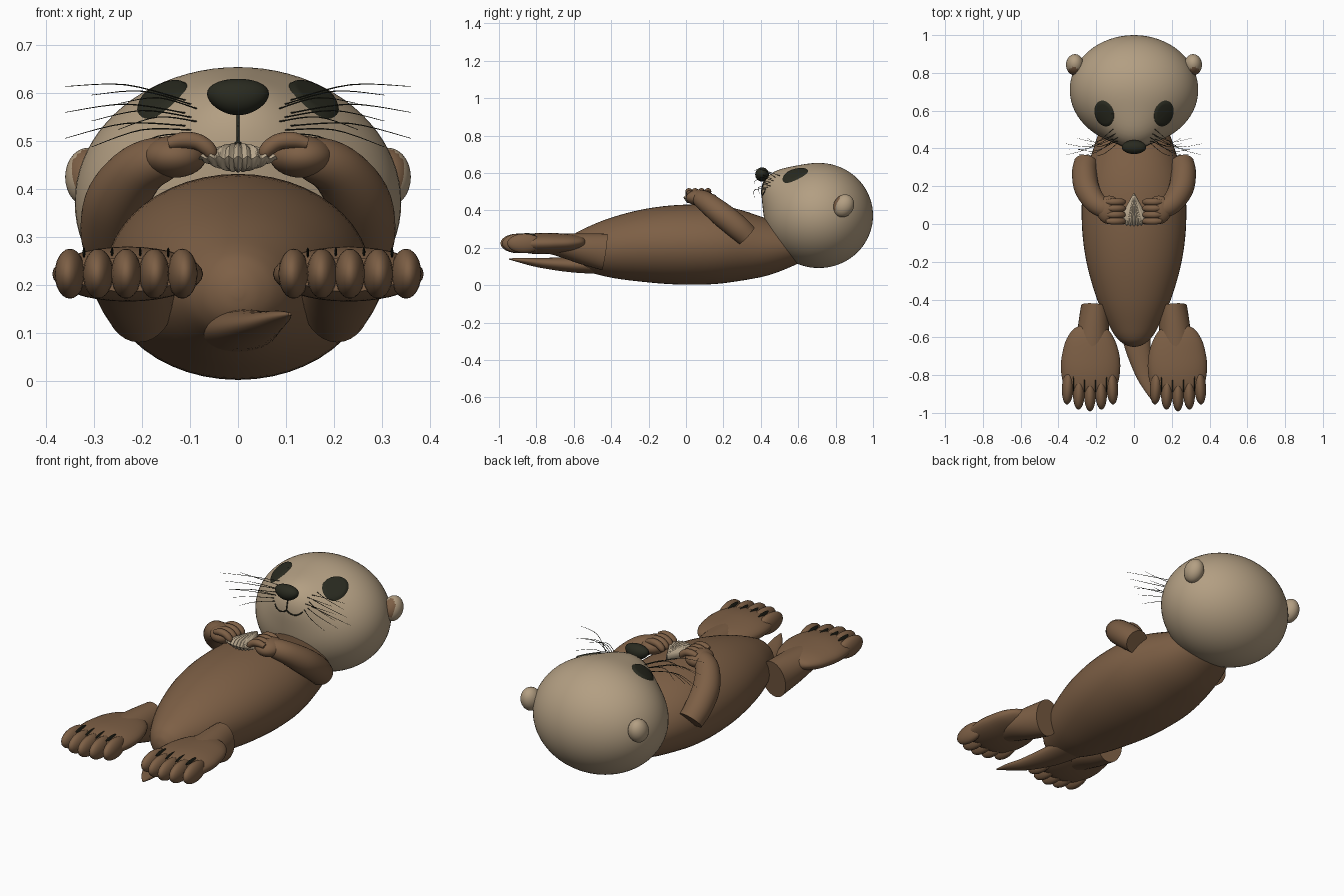
import bpy, bmesh, math
from mathutils import Vector as V, Matrix
from mathutils.bvhtree import BVHTree

if "Cube" in bpy.data.objects:
    bpy.data.objects.remove(bpy.data.objects["Cube"])


def material(name, rgb):
    m = bpy.data.materials.new(name)
    m.diffuse_color = (*rgb, 1)
    m.use_nodes = True
    m.node_tree.nodes["Principled BSDF"].inputs["Base Color"].default_value = m.diffuse_color
    return m


BROWN = material("brown fur", (0.205, 0.115, 0.06))
TAN = material("tan fur", (0.45, 0.345, 0.225))
DARK = material("dark nose", (0.022, 0.023, 0.014))
SHELL = material("shell cream", (0.52, 0.42, 0.29))


def finish(bm, name, *mats):
    bmesh.ops.recalc_face_normals(bm, faces=bm.faces)
    me = bpy.data.meshes.new(name)
    bm.to_mesh(me)
    bm.free()
    ob = bpy.data.objects.new(name, me)
    for m in mats:
        me.materials.append(m)
    bpy.context.collection.objects.link(ob)
    return ob


def ball(name, c, r, mat, tilt=(0, 0, 0), seg=32):
    """Ellipsoid with centre c, radii r and optional tilt."""
    bm = bmesh.new()
    bmesh.ops.create_uvsphere(bm, u_segments=seg, v_segments=seg // 2, radius=1)
    rot = Matrix.Rotation(tilt[2], 4, 'Z') @ Matrix.Rotation(tilt[1], 4, 'Y') @ Matrix.Rotation(tilt[0], 4, 'X')
    bm.transform(Matrix.Translation(c) @ rot @ Matrix.Diagonal((*r, 1)))
    return finish(bm, name, mat)


def loft(name, rings, mat, sides=32, steps=5):
    """Elliptical tube through (x, y, z, rx, rz) keys, smoothly interpolated."""
    pts = []
    for i in range(len(rings) - 1):
        a, b, c, d = (rings[max(0, min(len(rings) - 1, i + k))] for k in (-1, 0, 1, 2))
        for s in range(steps):
            t = s / steps
            pts.append([0.5 * (2 * q + (r - p) * t + (2 * p - 5 * q + 4 * r - w) * t * t
                               + (3 * q - p - 3 * r + w) * t ** 3) for p, q, r, w in zip(a, b, c, d)])
    pts.append(rings[-1])
    bm, loops = bmesh.new(), []
    for i, p in enumerate(pts):
        tan = (V(pts[min(i + 1, len(pts) - 1)][:3]) - V(pts[max(i - 1, 0)][:3])).normalized()
        side = tan.cross(V((0, 0, 1))).normalized()
        up = side.cross(tan)
        loops.append([bm.verts.new(V(p[:3]) + side * p[3] * math.cos(2 * math.pi * k / sides)
                                   + up * p[4] * math.sin(2 * math.pi * k / sides)) for k in range(sides)])
    for l0, l1 in zip(loops, loops[1:]):
        for k in range(sides):
            j = (k + 1) % sides
            bm.faces.new((l0[k], l0[j], l1[j], l1[k]))
    bm.faces.new(loops[0])
    bm.faces.new(loops[-1])
    return finish(bm, name, mat)


# body
loft("body", [(0, -.65, .185, .01, .01), (0, -.64, .185, .045, .045), (0, -.61, .185, .085, .08),
              (0, -.55, .187, .125, .11), (0, -.4, .198, .195, .16), (0, -.2, .212, .252, .198),
              (0, 0, .217, .276, .214), (0, .2, .216, .268, .206), (0, .4, .205, .215, .162),
              (0, .55, .215, .16, .115), (0, .65, .24, .11, .08)], BROWN, 48)

# tail, flat and bent to one side
loft("tail", [(0, -.46, .105, .085, .045), (.015, -.62, .11, .072, .04), (.05, -.78, .12, .048, .026),
              (.085, -.88, .133, .026, .014), (.108, -.945, .14, .003, .003)], BROWN)

# head: ellipsoid pushed out at the muzzle
bm = bmesh.new()
bmesh.ops.create_uvsphere(bm, u_segments=64, v_segments=40, radius=1)
muzzle = V((0, -.807, .59)).normalized()
for v in bm.verts:
    v.co *= 1 + 0.2 * math.exp(-(v.co.angle(muzzle) / 0.4) ** 2)
    v.co = V((v.co.x * .34, .71 + v.co.y * .29, .373 + v.co.z * .281))
bm.normal_update()
head_tree = BVHTree.FromBMesh(bm)
finish(bm, "head", TAN)


def on_head(origin, direction, lift):
    hit, n, _, _ = head_tree.ray_cast(V(origin), V(direction))
    return hit + n * lift


# nose, wide at the top
nose = ball("nose", (0, .407, .592), (.062, .037, .038), DARK)
for v in nose.data.vertices:
    v.co.x *= 1 + 5 * (v.co.z - .587)

# mouth line
loft("philtrum", [(*on_head((0, -1, .565 - .017 * i), (0, 1, 0), .001), .003, .003) for i in range(5)], DARK, 8)

for s in (1, -1):
    side = "left" if s > 0 else "right"

    loft(side + "_mouth", [(*on_head((s * x, -1, z), (0, 1, 0), .001), .003, .003) for x, z in
                           ((0, .498), (.02, .486), (.045, .482), (.065, .49), (.08, .503))], DARK, 8)

    # eye plate laid on the head
    bm = bmesh.new()
    rows = []
    ca, sa = math.cos(.3), math.sin(.3)
    for k in range(7):
        row = []
        for j in range(32):
            a = 2 * math.pi * j / 32
            u, w = .052 * math.cos(a) * max(k, .05) / 6, .073 * math.sin(a) * max(k, .05) / 6
            x, y = .158 + u * ca + w * sa, .585 - u * sa + w * ca
            row.append(bm.verts.new(on_head((s * x, y, 2), (0, 0, -1), .007 if k < 6 else -.002)))
        rows.append(row)
    for r0, r1 in zip(rows, rows[1:]):
        for j in range(32):
            bm.faces.new((r0[j], r0[j - 1], r1[j - 1], r1[j]))
    bm.faces.new(rows[0])
    finish(bm, side + "_eye", DARK)

    # ear with brown inside
    ear = ball(side + "_ear", (s * .313, .843, .425), (.047, .054, .063), TAN, (-.5, 0, 0))
    ear.data.materials.append(BROWN)
    for p in ear.data.polygons:
        if p.normal.dot(V((s * .15, -.9, .4))) > .72:
            p.material_index = 1

    # whiskers
    for i in range(9):
        z0 = .515 + .009 * i
        a = on_head((s * (.085 + .012 * (i % 3)), -1, z0), (0, 1, 0), -.003)
        end = V((s * (.25 + .055 * (i % 3)), .365 + .03 * (i % 4), .47 + .018 * i))
        mid = (a + end) / 2 + V((0, -.03, .018))
        loft(side + "_whisker", [(*a, .0016, .0016), (*mid, .0013, .0013), (*end, .0006, .0006)], DARK, 5)

    # arm, paw and curled fingers
    loft(side + "_arm", [(s * .255, .325, .265, .062, .06), (s * .262, .27, .315, .066, .065),
                         (s * .25, .19, .38, .066, .064), (s * .205, .115, .44, .058, .055),
                         (s * .15, .08, .465, .05, .045), (s * .115, .075, .47, .03, .025)], BROWN)
    ball(side + "_paw", (s * .132, .075, .468), (.066, .075, .044), BROWN)
    for i in range(4):
        y = .015 + .034 * i
        loft(side + "_finger", [(s * .145, y, .495, .012, .012), (s * .115, y, .502, .018, .017),
                                (s * .085, y, .499, .018, .017), (s * .063, y, .485, .017, .016),
                                (s * .054, y, .471, .012, .012), (s * .052, y, .464, .002, .002)], BROWN, 16)

    # leg, foot, toes and the grooves between toes
    loft(side + "_leg", [(s * .205, -.435, .178, .075, .098), (s * .215, -.55, .195, .082, .083),
                         (s * .225, -.68, .215, .08, .06), (s * .23, -.8, .225, .05, .04)], BROWN)
    loft(side + "_foot", [(s * .24, -.535, .232, .02, .012), (s * .24, -.555, .23, .085, .03),
                          (s * .235, -.61, .226, .127, .046), (s * .23, -.7, .224, .153, .055),
                          (s * .23, -.78, .223, .156, .057), (s * .23, -.85, .222, .142, .05),
                          (s * .23, -.89, .222, .115, .035)], BROWN)
    for i in range(5):
        k = i - 2
        ball(side + "_toe", (s * (.233 + .0585 * k), -.9 + .009 * k * k, .224), (.0315, .092, .052), BROWN,
             (0, 0, s * k * .03), 24)
        if i < 4:
            ball(side + "_toe_groove", (s * (.233 + .0585 * (k + .5)), -.85, .268), (.003, .045, .011), DARK, seg=12)

# ribbed scallop shell held between the paws
bm = bmesh.new()
for sign in (1, -1):
    grid = []
    for i in range(11):
        r = max(i / 10, .04)
        row = []
        for j in range(57):
            t = j / 28 - 1
            rib = math.cos(t * math.pi * 9)
            R = .178 * r * (1 + .025 * rib * r)
            h = .03 * math.sqrt(max(0, 1 - t * t)) * math.sin(math.pi * min(1, .08 + r * .8)) ** .6
            h += .003 * rib * r * (1 - t * t)
            row.append(bm.verts.new((R * math.sin(t * .5), .168 - R * math.cos(t * .5), .466 + (sign * h if i < 10 else .003 * rib))))
        grid.append(row)
    for r0, r1 in zip(grid, grid[1:]):
        for j in range(56):
            bm.faces.new((r0[j], r0[j + 1], r1[j + 1], r1[j]))
bmesh.ops.remove_doubles(bm, verts=bm.verts, dist=.0003)
finish(bm, "shell", SHELL)

# smooth shading that keeps the cut ends crisp
for ob in bpy.data.objects:
    ob.select_set(True)
bpy.context.view_layer.objects.active = bpy.data.objects["body"]
bpy.ops.object.shade_smooth_by_angle(angle=math.radians(45))
